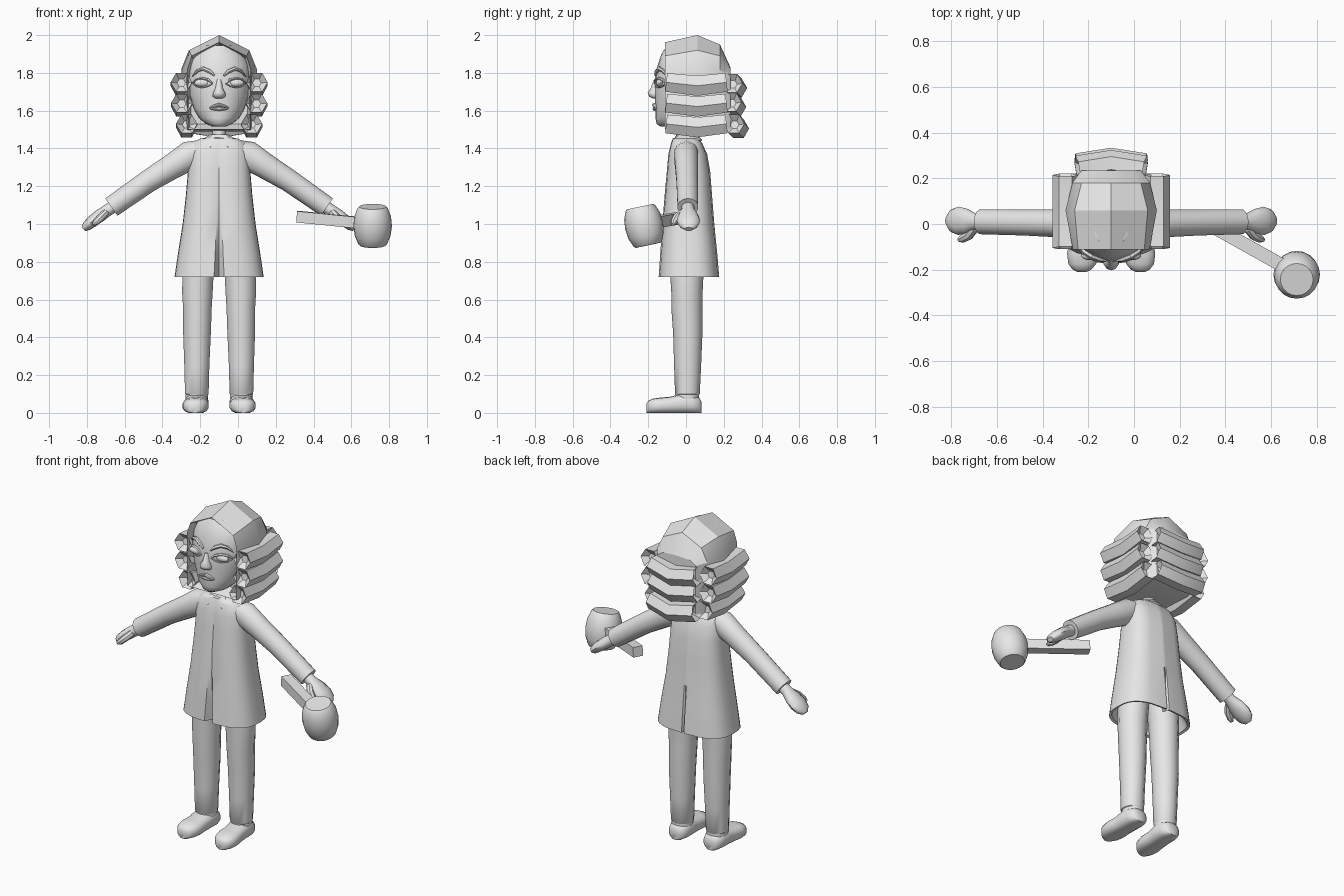
import bpy, bmesh, math
from mathutils import Vector

BODY_X = -0.1          # the figure stands left of centre, the mallet reaches right
grey = bpy.data.materials.new("plain grey")
grey.diffuse_color = (0.8, 0.8, 0.8, 1)


def finish(name, bm, angle=40):
    bmesh.ops.translate(bm, verts=bm.verts, vec=(BODY_X, 0, 0))
    bmesh.ops.recalc_face_normals(bm, faces=bm.faces)
    me = bpy.data.meshes.new(name)
    bm.to_mesh(me)
    bm.free()
    me.materials.append(grey)
    ob = bpy.data.objects.new(name, me)
    bpy.context.collection.objects.link(ob)
    bpy.ops.object.select_all(action='DESELECT')
    ob.select_set(True)
    bpy.context.view_layer.objects.active = ob
    bpy.ops.object.shade_smooth_by_angle(angle=math.radians(angle))
    return ob


def loft(name, rings, angle=40):
    bm = bmesh.new()
    vs = [[bm.verts.new(p) for p in r] for r in rings]
    n = len(vs[0])
    for a, b in zip(vs, vs[1:]):
        for i in range(n):
            j = (i + 1) % n
            bm.faces.new((a[i], a[j], b[j], b[i]))
    bm.faces.new(vs[0])
    bm.faces.new(vs[-1])
    return finish(name, bm, angle)


def ring(c, u, v, a, b, n, p=2):
    c, u, v = Vector(c), Vector(u), Vector(v)
    pts = []
    for i in range(n):
        t = 2 * math.pi * i / n - math.pi / 2
        x, y = math.cos(t), math.sin(t)
        x = math.copysign(abs(x) ** (2 / p), x)
        y = math.copysign(abs(y) ** (2 / p), y)
        pts.append(c + u * a * x + v * b * y)
    return pts


def flat_ring(x, z, half, front, back, n=16, p=2):
    return ring((x, (front + back) / 2, z), (1, 0, 0), (0, 1, 0), half, (back - front) / 2, n, p)


def tube(name, path, radii, n=10, ref=(0, 1, 0), dent=False, angle=40):
    """Sweep along a path; radii are (along ref, across) pairs. dent hollows the ends."""
    pts = [Vector(p) for p in path]
    rings = []
    for i, (c, (ra, rb)) in enumerate(zip(pts, radii)):
        t = (pts[min(i + 1, len(pts) - 1)] - pts[max(i - 1, 0)]).normalized()
        u = Vector(ref)
        u = (u - t * u.dot(t)).normalized()
        v = t.cross(u)
        outer = ring(c, u, v, ra, rb, n)
        first, last = i == 0, i == len(pts) - 1
        if dent and first:
            rings.append(ring(c + t * 0.03, u, v, ra * 0.4, rb * 0.4, n))
        rings.append(outer)
        if dent and last:
            rings.append(ring(c - t * 0.03, u, v, ra * 0.4, rb * 0.4, n))
    return loft(name, rings, angle)


def blob(name, c, size, seg=14):
    bm = bmesh.new()
    bmesh.ops.create_uvsphere(bm, u_segments=seg, v_segments=8, radius=1)
    bmesh.ops.scale(bm, verts=bm.verts, vec=size)
    bmesh.ops.translate(bm, verts=bm.verts, vec=c)
    return finish(name, bm)


# head: stacked oval sections from chin to crown
head = [(1.515, .03, -.135, -.04), (1.53, .07, -.155, .02), (1.56, .105, -.162, .06),
        (1.61, .135, -.162, .10), (1.68, .157, -.165, .12), (1.76, .166, -.165, .12),
        (1.84, .162, -.150, .12), (1.90, .135, -.130, .10), (1.945, .07, -.10, .05)]
loft("head", [flat_ring(0, z, h, f, b, 24) for z, h, f, b in head])


def face_y(x):
    return -0.022 - 0.142 * math.sqrt(max(0, 1 - (x / 0.168) ** 2))


# nose: bridge widening to a rounded tip
loft("nose", [flat_ring(0, z, h, f, -.13, 10) for z, h, f in
              ((1.665, .02, -.175), (1.675, .036, -.195), (1.695, .034, -.203),
               (1.72, .02, -.187), (1.765, .014, -.17))], 60)
# mouth
tube("upper_lip", [(x, face_y(x) - .002, 1.632 - abs(x) * .35) for x in (-.053, -.025, 0, .025, .053)],
     [(.003, .003), (.009, .012), (.009, .014), (.009, .012), (.003, .003)], 8, (0, 0, 1))
tube("lower_lip", [(x, face_y(x) - .002, 1.609) for x in (-.048, -.025, 0, .025, .048)],
     [(.003, .003), (.008, .009), (.010, .011), (.008, .009), (.003, .003)], 8, (0, 0, 1))

# hair cap: faceted arches swept from hairline to the back
arches = [(-.04, (.0, .135, .15, .15), (1.94, 1.87, 1.80, 1.53)),
          (-.112, (.0, .145, .168, .165), (1.962, 1.89, 1.82, 1.50)),
          (.06, (.0, .16, .200, .190), (2.0, 1.92, 1.82, 1.49)),
          (.18, (.0, .13, .170, .165), (1.95, 1.89, 1.81, 1.49)),
          (.235, (.0, .09, .130, .130), (1.83, 1.825, 1.80, 1.50))]
rings = []
for y, xs, zs in arches:
    half = list(zip(xs, zs))[1:]
    rings.append([(0, y, zs[0])] + [(x, y, z) for x, z in half] +
                 [(-x, y, z) for x, z in reversed(half)])
loft("hair_cap", rings, 28)

# rolled curls: three on each side, three across the back
for k, (off, z, yb, zb) in enumerate(((.200, 1.75, .255, 1.745), (.198, 1.64, .25, 1.645),
                                      (.172, 1.53, .265, 1.53))):
    r = .057
    for s, side in ((-1, "left"), (1, "right")):
        tube(f"{side}_curl_{k + 1}", [(s * off, -.105, z), (s * off, .06, z - .018), (s * off, .215, z)],
             [(r, r), (r * 1.08, r), (r, r)], 6, (0, 0, 1), True, 25)
    tube(f"back_curl_{k + 1}", [(-.148, yb - .012, zb), (0, yb + .012, zb - .025), (.148, yb - .012, zb)],
         [(r, r)] * 3, 6, (0, 0, 1), True, 25)

# neck
loft("neck", [flat_ring(0, z, r, -r, r + .01, 12) for z, r in ((1.40, .045), (1.47, .036), (1.56, .036))])

# collar: short cone whose front hangs in two points around a notch
top = flat_ring(0, 1.475, .048, -.05, .055)
low = flat_ring(0, 1.445, .092, -.092, .085)
for i in (1, 15):
    low[i].z -= .038
    low[i].x *= 1.4
low[0].y += .03
under = [Vector((p.x * .9, p.y * .9, p.z - .012)) for p in low]
loft("collar", [top, low, under], 30)

# coat: boxy sections, pleated at the front opening and back vent, hollow above the hem
coat = [(.86, .17, -.08, .10, 0, 0), (.725, .222, -.133, .162, .05, .035), (.72, .236, -.147, .178, .06, .04),
        (.85, .217, -.138, .167, .035, .02), (1.0, .193, -.127, .15, .015, 0), (1.15, .176, -.115, .138, .008, 0),
        (1.28, .165, -.103, .128, .008, 0), (1.37, .160, -.095, .112, .006, 0), (1.43, .140, -.08, .085, .004, 0),
        (1.452, .10, -.07, .065, 0, 0), (1.46, .05, -.05, .045, 0, 0)]
rings = []
for z, h, f, b, notch_front, notch_back in coat:
    n = 32
    r = flat_ring(0, z, h, f, b, n, 2.7)
    r[0].y += notch_front
    r[1].x, r[n - 1].x = .012 + notch_front * .25, -.012 - notch_front * .25
    r[n // 2].y -= notch_back
    r[n // 2 - 1].x, r[n // 2 + 1].x = .008, -.008
    rings.append(r)
loft("coat", rings, 42)

for s, side in ((-1, "left"), (1, "right")):
    # eyes, lids and brows
    blob(f"{side}_eye", (s * .088, face_y(.088) + .004, 1.747), (.044, .02, .021))
    lid = [(.036, 1.745), (.058, 1.764), (.090, 1.772), (.120, 1.764), (.138, 1.748)]
    tube(f"{side}_upper_lid", [(s * x, face_y(x) - .004, z) for x, z in lid],
         [(.004, .006), (.007, .010), (.007, .010), (.007, .010), (.004, .006)], 6, (0, 0, 1))
    lower = [(.036, 1.742), (.062, 1.728), (.090, 1.722), (.118, 1.728), (.138, 1.744)]
    tube(f"{side}_lower_lid", [(s * x, face_y(x) - .002, z) for x, z in lower],
         [(.003, .006)] * 5, 6, (0, 0, 1))
    brow = [(.024, 1.785), (.050, 1.808), (.085, 1.823), (.115, 1.812), (.140, 1.782)]
    tube(f"{side}_brow", [(s * x, face_y(x) + .003, z) for x, z in brow],
         [(.005, .008), (.011, .012), (.011, .012), (.009, .011), (.003, .006)], 6, (0, 0, 1))

    # sleeve
    tube(f"{side}_sleeve", [(s * .08, 0, 1.40), (s * .15, 0, 1.365), (s * .24, .003, 1.31),
                            (s * .37, .006, 1.23), (s * .57, .01, 1.09)],
         [(.06, .05), (.066, .078), (.062, .068), (.058, .06), (.056, .056)], 14)
    # hand and thumb
    tube(f"{side}_hand", [(s * .55, .01, 1.10), (s * .59, .01, 1.073), (s * .63, .012, 1.045), (s * .67, .014, 1.015),
                          (s * .70, .014, .990), (s * .718, .014, .973)],
         [(.034, .034), (.034, .032), (.054, .034), (.062, .032), (.050, .027), (.022, .014)], 12)
    tube(f"{side}_thumb", [(s * .60, -.02, 1.06), (s * .625, -.05, 1.035), (s * .652, -.064, 1.01),
                           (s * .668, -.07, .997)],
         [(.02, .02), (.022, .021), (.019, .018), (.009, .009)], 8)

    # trouser leg
    leg = [(.09, .116, .055, -.05, .065), (.10, .118, .064, -.058, .073), (.25, .118, .068, -.063, .080),
           (.42, .117, .075, -.068, .087), (.56, .115, .078, -.078, .087), (.64, .115, .083, -.078, .088),
           (.72, .112, .084, -.083, .092), (.88, .10, .088, -.085, .095)]
    loft(f"{side}_leg", [flat_ring(s * x, z, h, f, b, 14) for z, x, h, f, b in leg])
    # sock
    loft(f"{side}_sock", [flat_ring(s * .118, z, h, -.055, .07, 14) for z, h in ((.04, .055), (.085, .062), (.105, .058))])
    # shoe: low oval sections from heel to toe, flattened underneath
    rings = []
    for y, h, height in ((.082, .025, .05), (.07, .05, .075), (.03, .064, .092), (-.03, .064, .092),
                         (-.08, .064, .078), (-.13, .070, .074), (-.175, .062, .068), (-.20, .042, .056),
                         (-.21, .02, .04)):
        x = s * (.118 + .05 * max(0, -y))
        r = ring((x, y, height / 2 + .002), (1, 0, 0), (0, 0, 1), h, height / 2 + .006, 14, 2.6)
        for p in r:
            p.z = max(p.z, 0)
        rings.append(r)
    loft(f"{side}_shoe", rings, 50)

# mallet: square handle and a barrel-shaped head
tube("mallet_handle", [(.425, .0, 1.038), (.81, -.215, 1.0)], [(.042, .042)] * 2, 4, (-.49, -.87, 1))
axis = [(t, Vector((.813, -.243 + .043 * t, 1.092 - .205 * t))) for t in (0, .04, .25, .5, .75, .96, 1)]
tube("mallet_head", [c for t, c in axis],
     [(r, r) for r in (.072, .080, .097, .102, .095, .077, .068)], 20)
